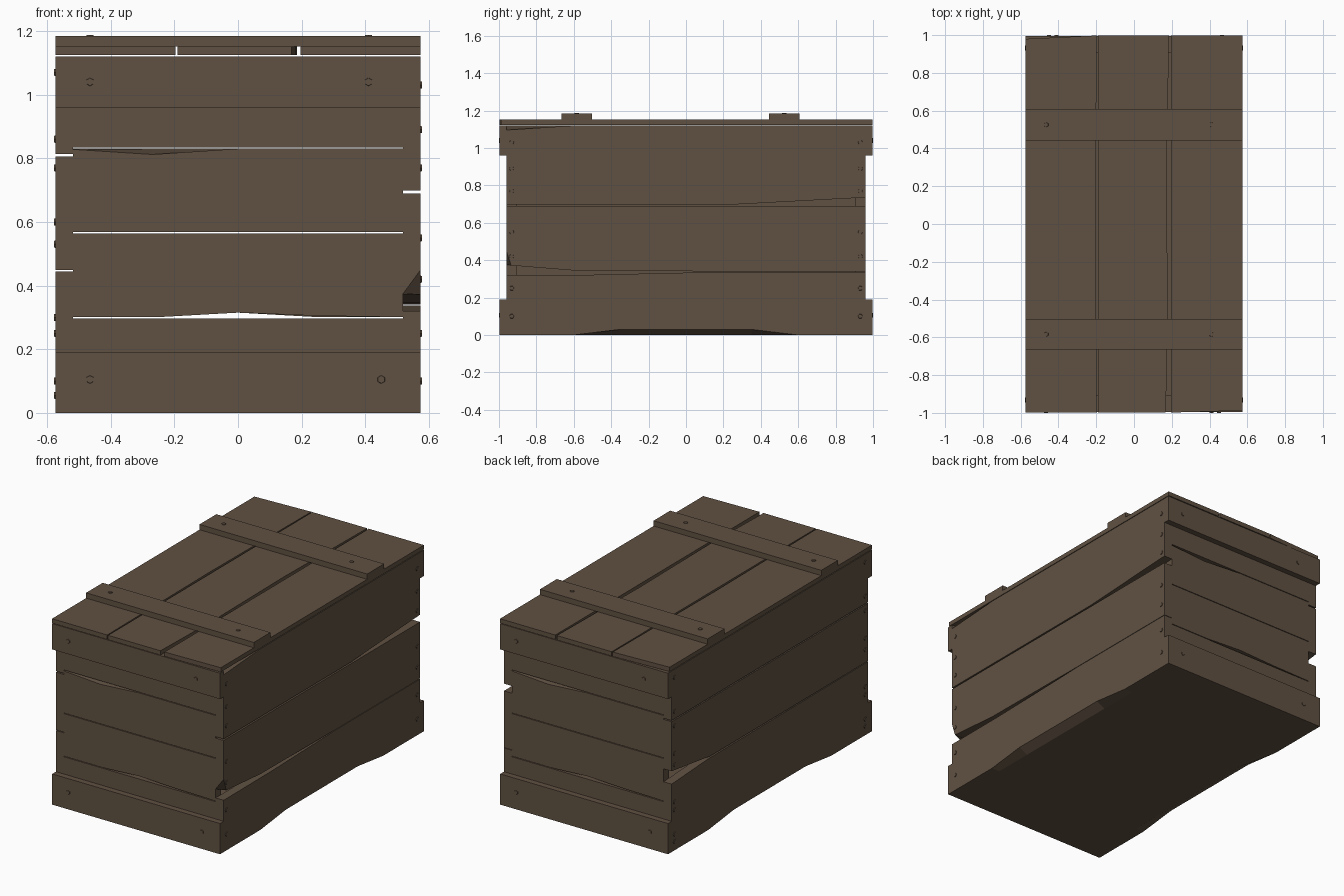
import bpy, bmesh
from mathutils import Vector

if "Cube" in bpy.data.objects:
    bpy.data.objects.remove(bpy.data.objects["Cube"])

wood = bpy.data.materials.new("dark brown wood")
wood.diffuse_color = (0.118, 0.083, 0.055, 1)
wood.use_nodes = True
wood.node_tree.nodes["Principled BSDF"].inputs["Base Color"].default_value = wood.diffuse_color


def place(axis, u, v, d):
    """Map a 2D point plus depth to 3D, with depth running along the axis."""
    return {"x": (d, u, v), "y": (u, d, v), "z": (u, v, d)}[axis]


def finish(bm, name):
    bmesh.ops.recalc_face_normals(bm, faces=bm.faces)
    me = bpy.data.meshes.new(name)
    bm.to_mesh(me)
    bm.free()
    me.materials.append(wood)
    ob = bpy.data.objects.new(name, me)
    bpy.context.collection.objects.link(ob)
    return ob


def board(name, axis, inner, a, b, outer=None):
    """Plank from an inner outline at depth a to an outer outline at depth b."""
    outer = outer or inner
    bm = bmesh.new()
    va = [bm.verts.new(place(axis, u, v, a)) for u, v in inner]
    vb = [bm.verts.new(place(axis, u, v, b)) for u, v in outer]
    bm.faces.new(va)
    bm.faces.new(vb)
    n = len(va)
    for i in range(n):
        j = (i + 1) % n
        bm.faces.new((va[i], va[j], vb[j], vb[i]))
    return finish(bm, name)


def rect(u0, u1, v0, v1):
    return [(u0, v0), (u1, v0), (u1, v1), (u0, v1)]


def nails(name, axis, spots, d, sign):
    """Low six-sided nail heads on a face at depth d."""
    bm = bmesh.new()
    for u, v in spots:
        r = bmesh.ops.create_cone(bm, cap_ends=True, segments=6, radius1=0.014,
                                  radius2=0.012, depth=0.008)
        q = Vector((0, 0, 1)).rotation_difference(Vector(place(axis, 0, 0, sign)))
        for vert in r["verts"]:
            vert.co = q @ vert.co + Vector(place(axis, u, v, d * sign))
    finish(bm, name)


W, SX, EY, FY = 0.574, 0.519, 0.96, 0.996

# Floor
board("floor", "z", rect(-SX, SX, -0.905, 0.905), 0, 0.03)

# End planks and battens, back end turned half round from the front
for s, end in ((-1, "front"), (1, "back")):
    def e(pts):
        return [(-s * x, z) for x, z in pts]
    a, b = s * 0.905, s * EY
    board(end + "_plank_1", "y", e(rect(-SX, SX, 0, 0.297)), a, b)
    wedge = [(-SX, 0.301), (-0.25, 0.301), (0, 0.315), (0.25, 0.305), (SX, 0.301),
             (SX, 0.564), (-SX, 0.564)]
    board(end + "_plank_2", "y", e(wedge), a, b)
    flat = [(-SX, 0.568), (SX, 0.568), (SX, 0.83), (0, 0.83), (-0.27, 0.83), (-SX, 0.83)]
    chip = flat[:4] + [(-0.27, 0.812), (-SX, 0.828)]
    board(end + "_plank_3", "y", e(flat), a, b, e(chip))
    board(end + "_plank_4", "y", e(rect(-SX, SX, 0.834, 1.12)), a, b)
    board(end + "_lower_batten", "y", rect(-W, W, 0, 0.19), b, s * FY)
    board(end + "_upper_batten", "y", rect(-W, W, 0.96, 1.12), b, s * FY)
    nails(end + "_nails", "y",
          e([(-0.465, 1.04), (0.41, 1.04), (-0.465, 0.105), (0.45, 0.105)]), FY, s)

# Right side planks with split gaps and chipped edges
bottom = [(-EY, 0), (-0.6, 0), (-0.35, 0), (0.35, 0), (0.6, 0), (EY, 0),
          (EY, 0.337), (0.17, 0.337), (-0.5, 0.322), (-EY, 0.32)]
bottom_out = [(y, 0.03 if abs(y) == 0.35 else z) for y, z in bottom]
board("right_plank_1", "x", bottom, SX, W, bottom_out)
middle = [(-EY, 0.375), (-0.6, 0.345), (0.17, 0.34), (EY, 0.34), (EY, 0.69), (-EY, 0.69)]
middle_out = [(-EY, 0.45), (-0.935, 0.372)] + middle[1:]
board("right_plank_2", "x", [(-EY, 0.375), (-0.935, 0.372)] + middle[1:], SX, W, middle_out)
top = [(-EY, 0.699), (0.28, 0.699), (0.86, 0.73), (EY, 0.735), (EY, 1.12),
       (-0.6, 1.12), (-EY, 1.12)]
board("right_plank_3", "x", top, SX, W, top[:-1] + [(-EY, 1.096)])

# Left side planks
board("left_plank_1", "x", bottom[:6] + [(EY, 0.42), (0.6, 0.44), (-EY, 0.445)], -SX, -W,
      bottom_out[:6] + [(EY, 0.42), (0.6, 0.44), (-EY, 0.445)])
board("left_plank_2", "x", [(-EY, 0.449), (0.58, 0.449), (EY, 0.5), (EY, 0.806),
                            (-EY, 0.806)], -SX, -W)
board("left_plank_3", "x", rect(-EY, EY, 0.813, 1.12), -SX, -W)

# Side nails, along both end edges
for s, side, rows in ((1, "right", (1.03, 0.89, 0.77, 0.55, 0.42, 0.25, 0.1)),
                      (-1, "left", (1.07, 0.86, 0.77, 0.6, 0.53, 0.3, 0.25, 0.1, 0.055))):
    nails(side + "_nails", "x",
          [(y, z) for y in (-0.932, 0.932) for z in rows], W, s)

# Lid planks
L = 0.998
board("lid_plank_1", "z", [(-W, -L), (-0.197, -L), (-0.205, 0), (-0.197, L), (-W, 0.98)],
      1.124, 1.151)
board("lid_plank_2", "z", [(-0.19, -L), (0.168, -L), (0.18, -0.5), (0.172, 0.2),
                           (0.185, L), (-0.19, L)], 1.124, 1.151)
board("lid_plank_3", "z", [(0.196, -L), (W, -0.988), (W, L), (0.196, L)], 1.124, 1.151)

# Lid battens
for y0, y1, name in ((-0.665, -0.503, "front"), (0.443, 0.608, "rear")):
    board("lid_batten_" + name, "z", rect(-W, W, y0, y1), 1.151, 1.184)
    yc = (y0 + y1) / 2
    nails("lid_nails_" + name, "z", [(-0.465, yc), (0.41, yc)], 1.184, 1)
